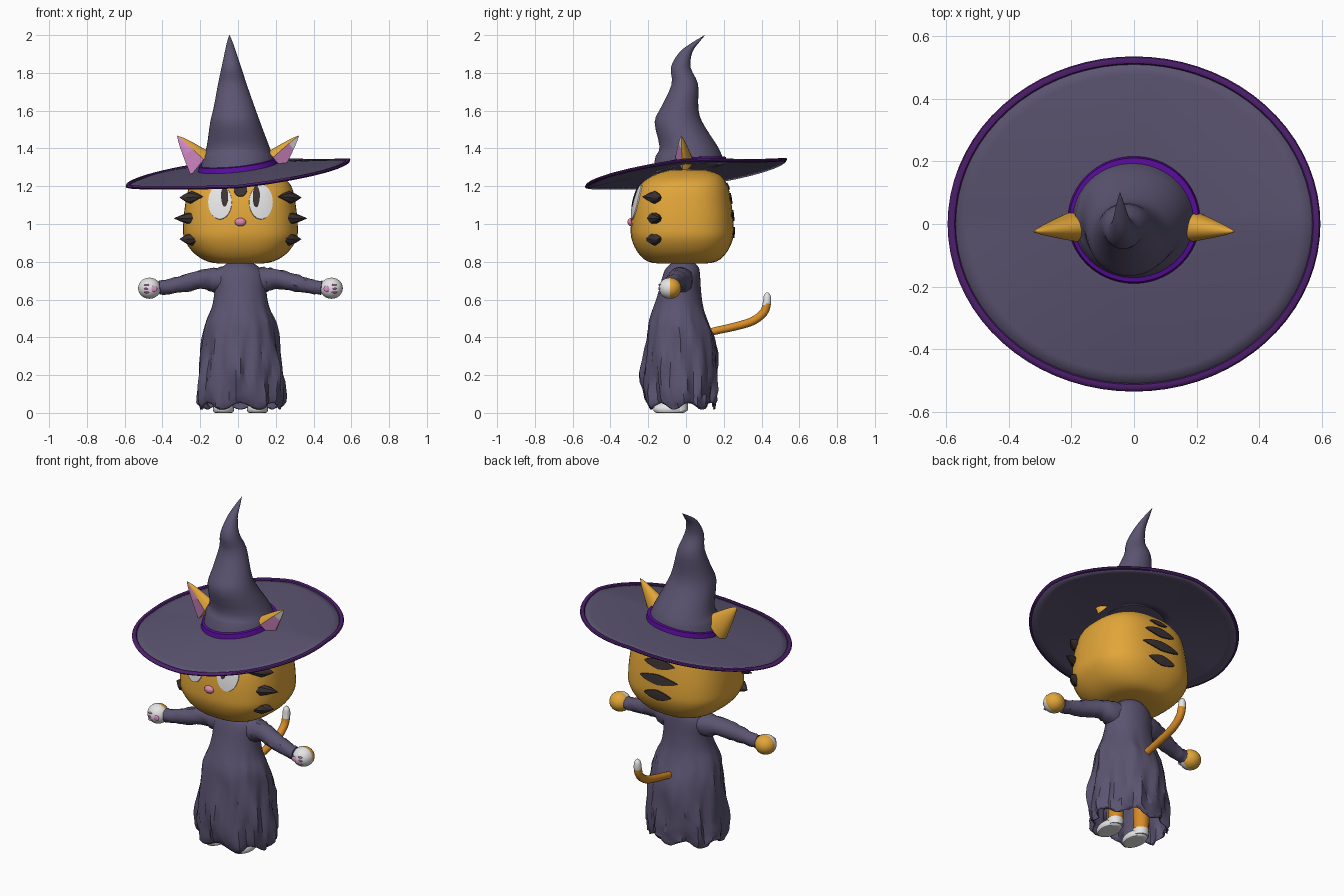
import bpy, bmesh, math, random
from mathutils import Vector
from mathutils.bvhtree import BVHTree

random.seed(4)
if "Cube" in bpy.data.objects:
    bpy.data.objects.remove(bpy.data.objects["Cube"])

MID = .013  # the body stands slightly off the hat's centre


def material(name, r, g, b):
    m = bpy.data.materials.new(name)
    m.use_nodes = True
    m.diffuse_color = (r, g, b, 1)
    for node in m.node_tree.nodes:
        if node.type == 'BSDF_PRINCIPLED':
            node.inputs["Base Color"].default_value = (r, g, b, 1)
            node.inputs["Roughness"].default_value = 0.8
    return m


CLOTH = material("dusky violet cloth", .105, .088, .165)
TRIM = material("plum trim", .078, .014, .16)
BAND = material("bright purple band", .1, .004, .33)
FUR = material("golden fur", .76, .38, .04)
TAIL = material("deep orange fur", .68, .26, .02)
WHITE = material("white fur", .78, .78, .78)
NOSE = material("rose pink", .75, .25, .42)
EAR = material("lilac pink", .72, .27, .62)
DARK = material("dark brown", .045, .032, .032)


def finish(name, bm, mats, rule=None, angle=40):
    """Turn a bmesh into a smooth shaded object, coloured by a rule."""
    bmesh.ops.recalc_face_normals(bm, faces=bm.faces)
    for f in bm.faces:
        f.material_index = rule(f) if rule else f.material_index
    mesh = bpy.data.meshes.new(name)
    bm.to_mesh(mesh)
    bm.free()
    for m in mats:
        mesh.materials.append(m)
    ob = bpy.data.objects.new(name, mesh)
    bpy.context.collection.objects.link(ob)
    bpy.ops.object.select_all(action='DESELECT')
    ob.select_set(True)
    bpy.context.view_layer.objects.active = ob
    bpy.ops.object.shade_smooth_by_angle(angle=math.radians(angle))
    return ob


def loft(name, rings, mats, rule=None, caps=True, seam=0, angle=40):
    """Skin a stack of closed rings; seam colours the closing strip."""
    bm = bmesh.new()
    rows = [[bm.verts.new(p) for p in ring] for ring in rings]
    n = len(rows[0])
    for a, b in zip(rows, rows[1:]):
        for i in range(n):
            j = (i + 1) % n
            f = bm.faces.new((a[i], a[j], b[j], b[i]))
            f.material_index = seam if j == 0 else 0
    if caps:
        bm.faces.new(rows[0])
        bm.faces.new(rows[-1])
    return finish(name, bm, mats, rule, angle)


def spline(rows, k):
    """Fill in k smooth steps between rows of numbers."""
    out = []
    for i in range(len(rows) - 1):
        p = [Vector(rows[max(0, min(len(rows) - 1, i + d))]) for d in (-1, 0, 1, 2)]
        for s in range(k):
            t = s / k
            out.append(p[1] + (p[2] - p[0]) * (t / 2)
                       + (p[0] * 2 - p[1] * 5 + p[2] * 4 - p[3]) * (t * t / 2)
                       + (p[1] * 3 - p[0] - p[2] * 3 + p[3]) * (t ** 3 / 2))
    return out + [Vector(rows[-1])]


def oval(a, power=2):
    c, s = math.cos(a), math.sin(a)
    e = 2 / power
    return math.copysign(abs(c) ** e, c), math.copysign(abs(s) ** e, s)


def turns(n):
    return [math.tau * i / n for i in range(n)]


def stack(rows, n, power=2):
    """Level oval rings from rows of z, centre x, centre y, radius x, radius y."""
    return [[Vector((cx + max(rx, .001) * oval(a, power)[0],
                     cy + max(ry, .001) * oval(a, power)[1], z)) for a in turns(n)]
            for z, cx, cy, rx, ry in rows]


def tube(name, path, mats, ref, rule=None, n=14, k=4, wrinkle=0):
    """Round tube along rows of x, y, z, radius."""
    pts = spline(path, k)
    rings = []
    for i, p in enumerate(pts):
        t = (pts[min(i + 1, len(pts) - 1)] - pts[max(i - 1, 0)]).to_3d().normalized()
        u = t.cross(Vector(ref)).normalized()
        v = t.cross(u)
        rings.append([p.to_3d() + (u * math.cos(a) + v * math.sin(a))
                      * max(p[3], .001) * (1 + random.uniform(-wrinkle, wrinkle))
                      for a in turns(n)])
    return loft(name, rings, mats, rule)


def ball(name, loc, size, mats, rule=None, floor=None):
    bm = bmesh.new()
    bmesh.ops.create_uvsphere(bm, u_segments=24, v_segments=14, radius=1)
    for v in bm.verts:
        v.co = Vector(c + s * q for c, s, q in zip(loc, size, v.co))
        if floor is not None:
            v.co.z = max(v.co.z, floor)
    return finish(name, bm, mats, rule)


# Head: rounded box with a low crown hidden by the hat
HEAD = [(.79, MID, -.02, .01, .01), (.795, MID, -.02, .15, .16), (.84, MID, -.02, .24, .228),
        (.92, MID, -.02, .297, .268), (1.0, MID, -.02, .303, .272), (1.1, MID, -.02, .293, .262),
        (1.18, MID, -.015, .277, .243), (1.225, MID, -.008, .25, .217),
        (1.26, MID, .005, .19, .175), (1.285, MID, .01, .11, .1), (1.29, MID, .01, .01, .01)]
head = loft("head", stack(spline(HEAD, 4), 48, 2.6), [FUR])
surface = BVHTree.FromPolygons([v.co for v in head.data.vertices],
                               [p.vertices for p in head.data.polygons])


def decal(name, x, z, rx, rz, mat, side=-1, lift=.006, power=2):
    """Thin plate that follows the front (-1) or back (+1) of the head."""
    rings = []
    for f, h in ((.01, lift), (.3, lift), (.6, lift), (.85, lift), (.97, lift), (1, -.003)):
        ring = []
        for a in turns(28):
            u, w = oval(a, power)
            hit = surface.ray_cast(Vector((MID + x + rx * f * u, side, z + rz * f * w)),
                                   Vector((0, -side, 0)))
            ring.append(hit[0] + hit[1] * h * (1 if hit[1].y * side > 0 else -1))
        rings.append(ring)
    loft(name, rings, [mat], caps=False)


# Face and painted markings
for word, sx in (("left", 1), ("right", -1)):
    decal(word + "_eye", sx * .108, 1.115, .063, .092, WHITE)
    decal(word + "_pupil", sx * .083, 1.145, .019, .056, DARK, lift=.009)
    for i, (z, tip) in enumerate(((1.14, .322), (1.03, .352), (.92, .322))):
        tube(f"{word}_cheek_tuft_{i}",
             [(MID + sx * .2, -.23, z + .005, 0), (MID + sx * .258, -.165, z, .035),
              (MID + sx * tip, -.14, z, 0)], [DARK], (0, 0, 1), n=8, k=2)
ball("nose", (MID, -.29, 1.01), (.03, .02, .022), [NOSE])
decal("forehead_stripe", 0, 1.18, .035, .036, DARK)
for i, (z, w) in enumerate(((.955, .09), (1.045, .125), (1.135, .1), (1.2, .06))):
    decal(f"back_stripe_{i}", 0, z, w, .03 if i < 3 else .018, DARK, side=1, power=1.4)


# Hat: tilted brim that rises to the middle, rim trim, crooked crown and band
def brim_z(x, y):
    rise = max(0, 1 - (x / .58) ** 2 - (y / .52) ** 2)
    droop = .22 * max(0, x) * max(0, y) - .14 * min(0, x) * min(0, y)
    return 1.27 + .118 * x + .137 * y + .034 * rise - droop


def brim_ring(rx, ry, lift=0, cy=0):
    return [Vector((rx * math.cos(a), cy + ry * math.sin(a),
                    brim_z(rx * math.cos(a), cy + ry * math.sin(a)) + lift)) for a in turns(72)]


brim = loft("hat_brim", [brim_ring(.17 + .412 * t / 8, .16 + .362 * t / 8, cy=.01 * (1 - t / 8))
                         for t in range(9)], [CLOTH], caps=False)
brim.modifiers.new("thickness", 'SOLIDIFY').thickness = .01
loft("hat_rim_trim", [brim_ring(.582 + .013 * math.cos(b), .522 + .013 * math.cos(b),
                                .009 * math.sin(b)) for b in turns(8) + [0]], [TRIM], caps=False)
CROWN = [(1.36, 0, .015, .187, .176), (1.41, 0, .014, .166, .154),
         (1.54, -.015, -.04, .132, .126), (1.62, -.02, -.033, .108, .098),
         (1.74, -.03, -.006, .076, .07), (1.83, -.035, -.028, .052, .052),
         (1.91, -.04, 0, .03, .034), (1.96, -.043, .05, .016, .018), (2.0, -.045, .1, .001, .001)]
loft("hat_crown", [brim_ring(.2, .19, -.004, .013)] + stack(spline(CROWN, 3), 72), [CLOTH])
loft("hat_band", [brim_ring(r, r - .008, h, .013) for r, h in
                  ((.19, 0), (.211, 0), (.206, .026), (.18, .029))], [BAND], caps=False)

# Ears: straight horns rolled open towards the front and below
for word, sx, size, lift in (("left", 1, .8, .016), ("right", -1, 1, 0)):
    rings = []
    for s in range(9):
        t = s / 8
        taper = max(.01, (1 - t) ** .8)
        mid = Vector((.2, -.012, 1.318 + lift)).lerp(Vector((.322, -.025, 1.467)), t)
        chord = Vector((.05, 0, -.062)) * taper * size
        ring = []
        for i in range(13):
            a = math.radians(-8 + 256 * i / 12)
            p = mid + chord * math.cos(a) + Vector((0, .048, 0)) * taper * math.sin(a)
            ring.append(Vector((p.x * sx, p.y, p.z)))
        rings.append(ring)
    loft(word + "_ear", rings, [FUR, EAR, WHITE], seam=1, rule=lambda f: 2 if
         f.material_index and f.calc_center_median().x > .288 else f.material_index)

# Dress: gathered skirt with folds that deepen towards the hem and the back
DRESS = [(.81, MID, -.01, .04, .04), (.77, MID, -.018, .1, .085), (.72, MID, -.025, .138, .1),
         (.64, MID, -.033, .138, .113), (.56, MID, -.04, .152, .132), (.48, MID, -.04, .185, .158),
         (.38, MID, -.028, .203, .182), (.2, MID, -.032, .222, .197), (.08, MID, -.03, .23, .19),
         (.035, MID, -.025, .22, .175)]
rings = stack(spline(DRESS, 3), 64)
for ring in rings:
    deep = max(0, min(1, (.62 - ring[0].z) / .4))
    for p, a in zip(ring, turns(64)):
        rough = .02 + .03 * max(0, math.sin(a))
        fold = (.035 * math.sin(11 * a + 5 * p.z) + .028 * math.sin(17 * a - 11 * p.z)
                + .03 * math.sin(5 * a + 16 * p.z) + random.uniform(-rough, rough))
        p.x *= 1 + fold * deep
        p.y *= 1 + fold * deep
        p.z += .018 * deep * math.sin(7 * a)
dress = loft("dress", rings, [CLOTH], caps=False, angle=30)
dress.modifiers.new("thickness", 'SOLIDIFY').thickness = .006

# Sleeves, paws, legs and feet
for word, sx in (("left", 1), ("right", -1)):
    tube(word + "_sleeve", [(MID + sx * x, y, z, r) for x, y, z, r in (
        (.05, -.03, .7, .07), (.13, -.03, .705, .066), (.2, -.045, .708, .052),
        (.3, -.07, .685, .046), (.38, -.08, .668, .038), (.43, -.085, .662, .038))],
        [CLOTH], (0, 1, 0), wrinkle=.08)
    ball(word + "_paw", (MID + sx * .482, -.085, .66), (.06, .06, .056), [FUR, WHITE],
         lambda f: int(f.calc_center_median().y < -.085))
    ball(word + "_palm_pad", (MID + sx * .458, -.138, .657), (.018, .007, .016), [EAR])
    for i in range(3):
        ball(f"{word}_toe_pad_{i}", (MID + sx * .497, -.14, .638 + .02 * i),
             (.014, .006, .005), [EAR])
    x = MID + sx * .09
    tube(word + "_leg", [(x, -.03, .03, .04), (x, -.03, .14, .045), (x, -.03, .3, .05)],
         [TAIL], (1, 0, 0))
    ball(word + "_foot", (x, -.085, .02), (.056, .088, .04), [WHITE], floor=0)
    tube(word + "_ankle", [(x, -.035, .01, .044), (x, -.035, .05, .046)], [WHITE], (1, 0, 0), k=1)

# Tail with a white tip
tube("tail", [(.02, y, z, r) for y, z, r in (
    (.06, .4, .02), (.14, .43, .02), (.25, .455, .021), (.35, .485, .022),
    (.41, .53, .022), (.428, .58, .022), (.43, .62, .018), (.43, .638, .004))],
    [TAIL, WHITE], (1, 0, 0), lambda f: int(f.calc_center_median().z > .575))
